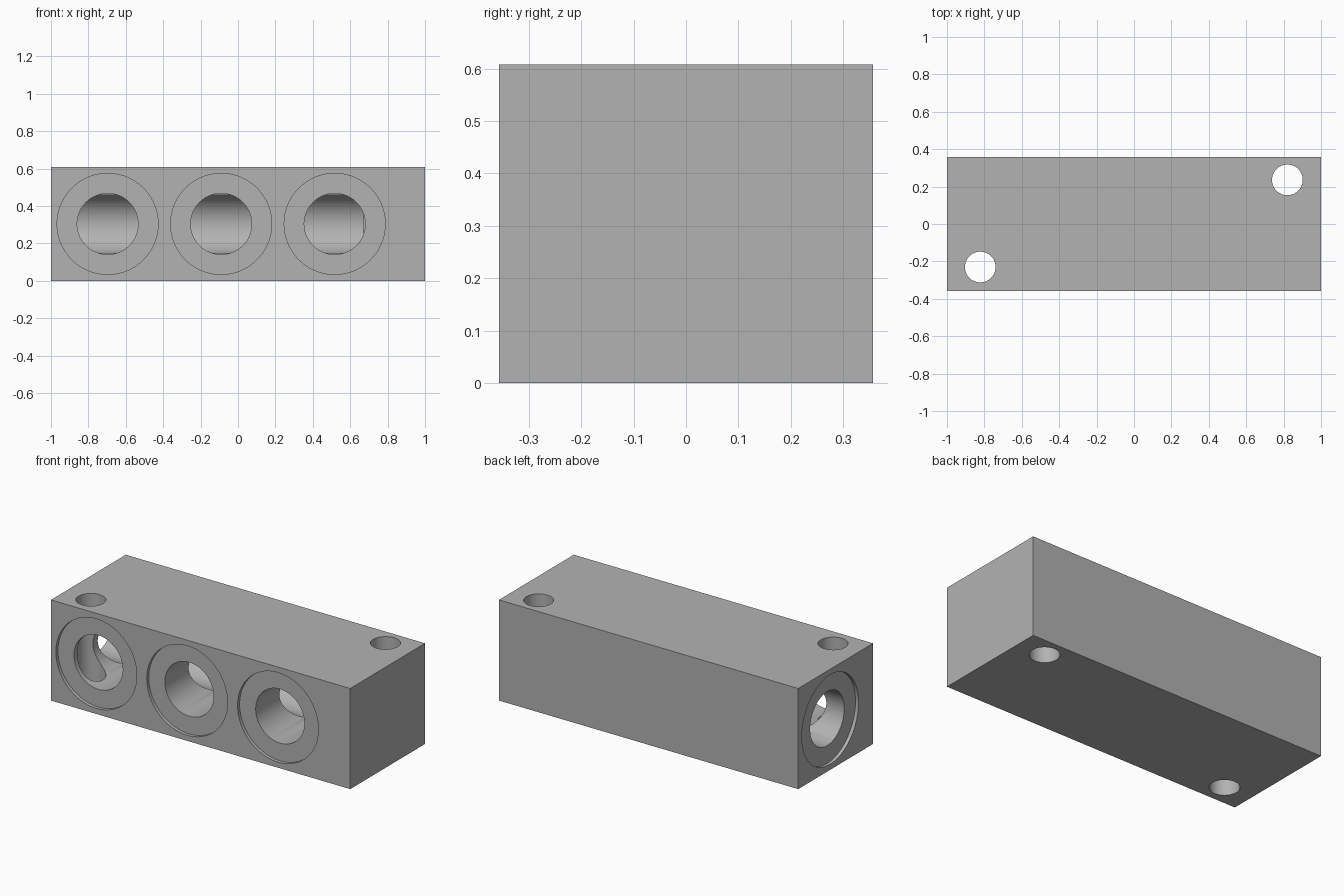
import bpy
import math

if "Cube" in bpy.data.objects:
    bpy.data.objects.remove(bpy.data.objects["Cube"], do_unlink=True)

LENGTH, DEPTH, HEIGHT = 2.0, 0.714, 0.608
MID = HEIGHT / 2
FRONT, LEFT_END = -DEPTH / 2, -LENGTH / 2
BORE_R, SEAT_R, SEAT_DEPTH, BOLT_R = 0.163, 0.27, 0.02, 0.082
GALLERY_Y = 0.052
SPARE = 0.1  # overshoot of cutters outside the block

grey = bpy.data.materials.new("plain grey")
grey.use_nodes = True
colour = (0.448, 0.448, 0.448, 1)
grey.diffuse_color = colour
grey.node_tree.nodes["Principled BSDF"].inputs["Base Color"].default_value = colour

# Solid block
bpy.ops.mesh.primitive_cube_add(size=1, location=(0, 0, MID))
block = bpy.context.object
block.name = "manifold_block"
block.scale = (LENGTH, DEPTH, HEIGHT)
bpy.ops.object.transform_apply(location=True, rotation=True, scale=True)
block.data.materials.append(grey)


def drill(name, axis, centre, start, end, radius):
    """Cut a round hole along an axis (0, 1 or 2) from start to end."""
    location = list(centre)
    location[axis] = (start + end) / 2
    turn = [(0, math.pi / 2, 0), (math.pi / 2, 0, 0), (0, 0, 0)][axis]
    bpy.ops.mesh.primitive_cylinder_add(vertices=96, radius=radius, depth=end - start,
                                        location=location, rotation=turn)
    cutter = bpy.context.object
    cutter.name = name
    cutter.hide_render = True
    cutter.data.materials.append(grey)
    bpy.context.view_layer.objects.active = block
    cut = block.modifiers.new(name, "BOOLEAN")
    cut.operation, cut.solver, cut.object = "DIFFERENCE", "EXACT", cutter
    bpy.ops.object.modifier_apply(modifier=cut.name)
    bpy.data.objects.remove(cutter, do_unlink=True)


# Long gallery and its shallow seat on the end face
gallery = (0, GALLERY_Y, MID)
drill("gallery_bore", 0, gallery, LEFT_END - SPARE, 0.672, BORE_R)
drill("gallery_seat", 0, gallery, LEFT_END - SPARE, LEFT_END + SEAT_DEPTH, SEAT_R)

# Three front ports that break into the gallery
for x in (-0.697, -0.09, 0.517):
    port = (x, 0, MID)
    drill("port_bore", 1, port, FRONT - SPARE, 0.0, BORE_R)
    drill("port_seat", 1, port, FRONT - SPARE, FRONT + SEAT_DEPTH, SEAT_R)

# Vertical bolt holes in opposite corners
for x, y in ((-0.822, -0.23), (0.82, 0.236)):
    drill("bolt_hole", 2, (x, y, 0), -SPARE, HEIGHT + SPARE, BOLT_R)

# Smooth bores with crisp edges
bpy.ops.object.select_all(action="DESELECT")
block.select_set(True)
bpy.context.view_layer.objects.active = block
bpy.ops.object.shade_smooth_by_angle(angle=math.radians(30))
